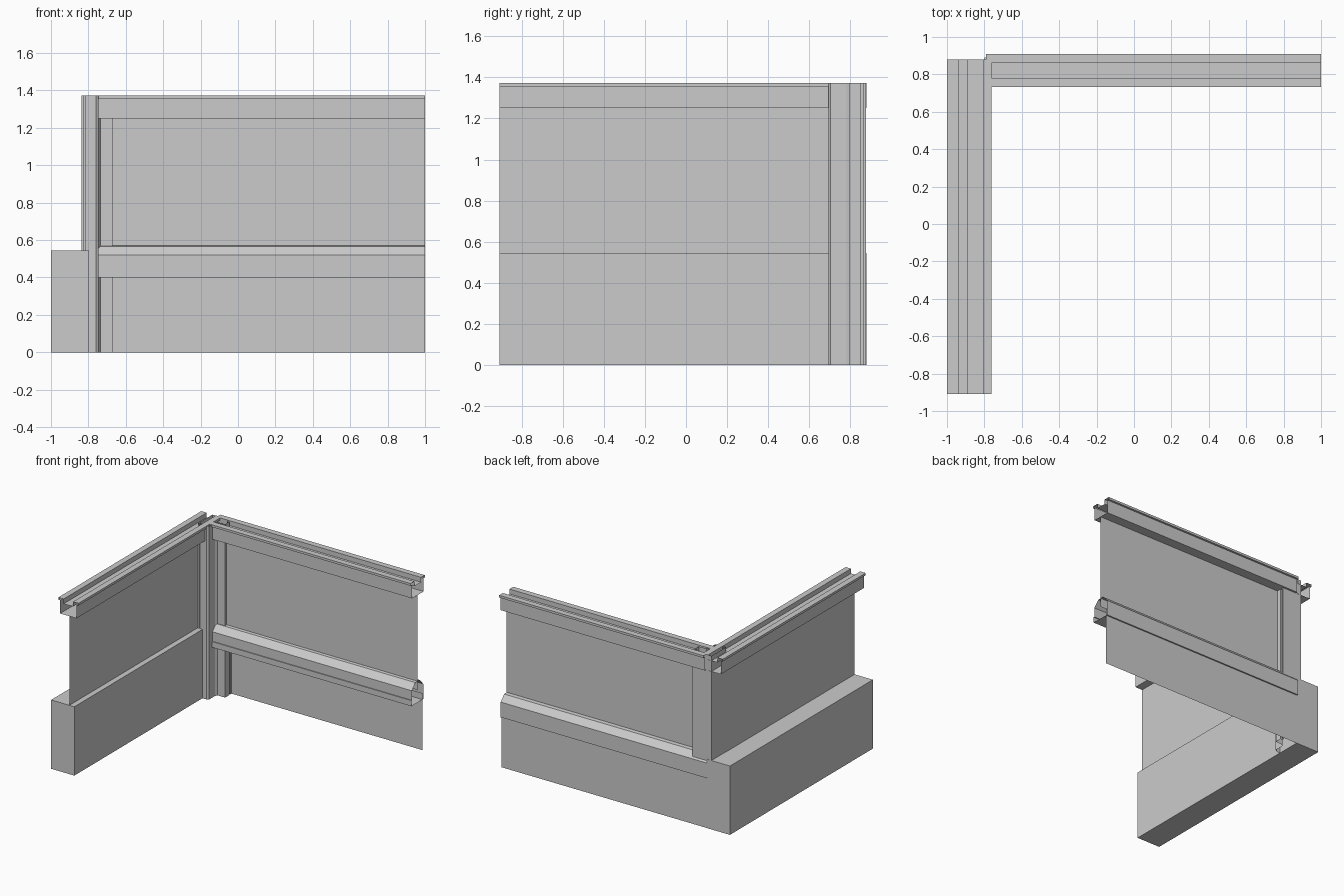
import bpy, bmesh

if "Cube" in bpy.data.objects:
    bpy.data.objects.remove(bpy.data.objects["Cube"])


def sheet(name, profile, place, start, end, closed=False):
    """Sweep a 2D profile straight from start to end, leaving the ends open."""
    bm = bmesh.new()
    a = [bm.verts.new(place(u, v, start)) for u, v in profile]
    b = [bm.verts.new(place(u, v, end)) for u, v in profile]
    n = len(profile)
    for i in range(n if closed else n - 1):
        j = (i + 1) % n
        bm.faces.new((a[i], a[j], b[j], b[i]))
    bmesh.ops.recalc_face_normals(bm, faces=bm.faces)
    return finish(name, bm)


def finish(name, bm):
    me = bpy.data.meshes.new(name)
    bm.to_mesh(me)
    bm.free()
    ob = bpy.data.objects.new(name, me)
    bpy.context.collection.objects.link(ob)
    return ob


def box(name, lo, hi):
    bm = bmesh.new()
    bmesh.ops.create_cube(bm, size=1)
    for v in bm.verts:
        v.co = [(l + h) / 2 + c * (h - l) for l, h, c in zip(lo, hi, v.co)]
    return finish(name, bm)


RIGHT_Y, LEFT_X = 0.82, -0.849     # centre lines of the two wings


def along_x(u, v, t):
    return (t, RIGHT_Y + u, v)


def along_y(u, v, t):
    return (LEFT_X + u, t, v)


def upright(u, v, t):
    return (u, v, t)


# Top rail section: hollow body, two raised lips and a channel between them
half = [(0.041, 1.335), (0.041, 1.373), (0.088, 1.373), (0.088, 1.355),
        (0.072, 1.355), (0.072, 1.25)]
top_section = half + [(-u, v) for u, v in reversed(half)]
sheet("top_rail_right", top_section, along_x, -0.79, 1.0, closed=True)
sheet("top_rail_left", top_section, along_y, -0.91, 0.878, closed=True)

# Middle rail section: sloped shoulders, vertical sides, stepped inner lip
mid_section = [(-0.006, 0.57), (-0.03, 0.567), (-0.075, 0.52), (-0.075, 0.445),
               (-0.082, 0.445), (-0.082, 0.40), (0.068, 0.40), (0.068, 0.52),
               (0.025, 0.567), (-0.006, 0.57)]
sheet("middle_rail_right", mid_section, along_x, -0.80, 1.0)

# Infill panels
sheet("upper_panel_right", [(-0.006, 0.5), (-0.006, 1.25)], along_x, -0.68, 1.0)
sheet("lower_panel_right", [(0.057, 0.0), (0.057, 0.45)], along_x, -0.80, 1.0)
sheet("panel_left", [(0.009, 0.545), (0.009, 1.25)], along_y, -0.91, 0.70)

# Corner post: hollow L section with narrow glazing slots, open at both ends
post = [(-0.838, 0.693), (-0.825, 0.693), (-0.825, 0.71), (-0.819, 0.71),
        (-0.819, 0.693), (-0.76, 0.693), (-0.746, 0.703), (-0.746, 0.778),
        (-0.735, 0.795), (-0.67, 0.795), (-0.67, 0.848), (-0.69, 0.848),
        (-0.69, 0.862), (-0.67, 0.862), (-0.67, 0.8765), (-0.838, 0.8765)]
# Lower on the legs the rails hide the joint, so the post runs full height
sheet("corner_post", post, upright, 0.0, 1.372, closed=True)

# Solid low wall under the left wing
box("base_wall", (-1.0, -0.91, 0.0), (-0.797, 0.878, 0.545))

# Whole model is centred on y through the lip of the right rail
for ob in bpy.context.collection.objects:
    ob.location.y = 0.001
